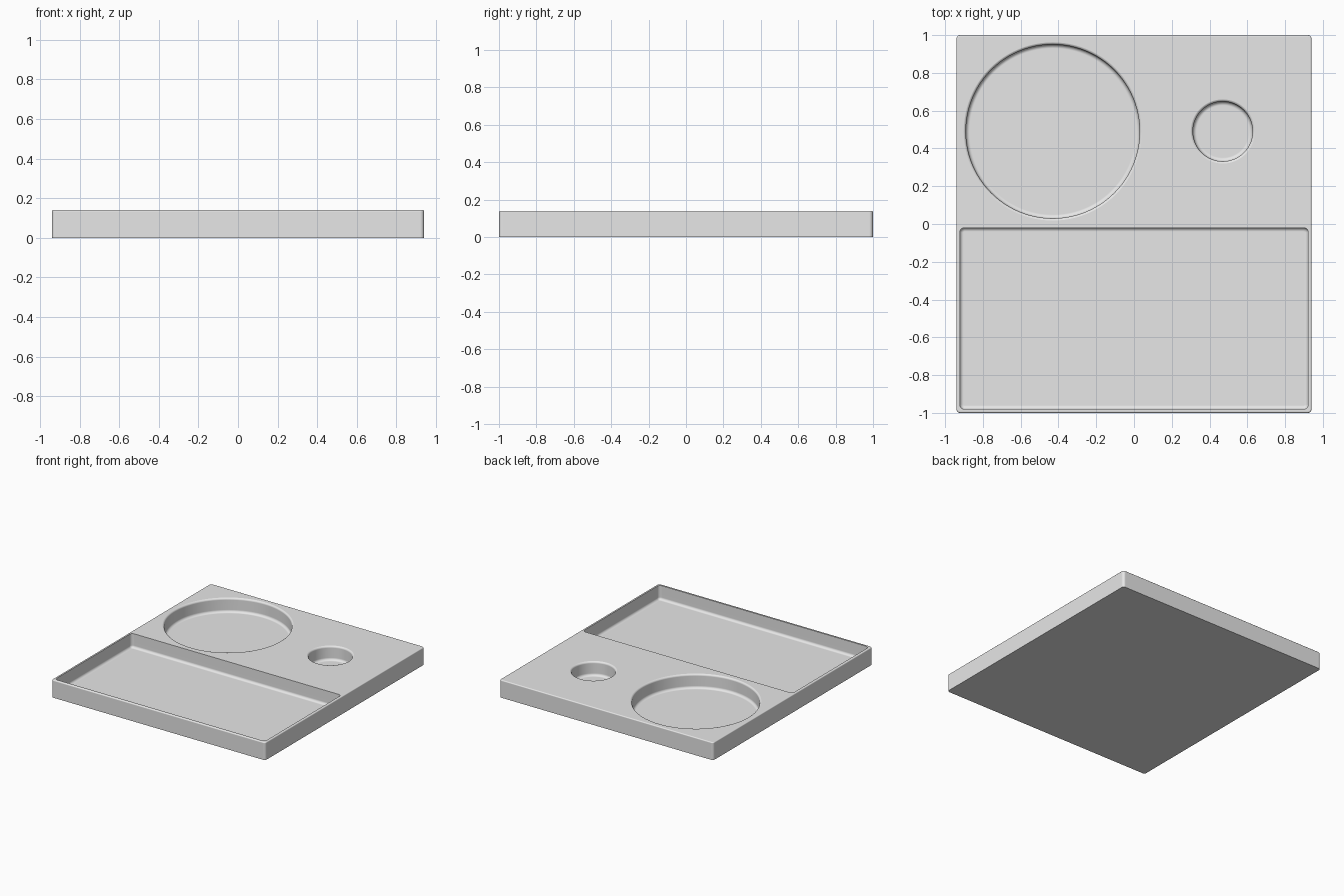
import bpy
import bmesh
from math import sin, cos, pi

if "Cube" in bpy.data.objects:
    bpy.data.objects.remove(bpy.data.objects["Cube"])

TOP, FLOOR = 0.14, 0.028

grey = bpy.data.materials.new("plain grey")
grey.use_nodes = True
grey.diffuse_color = (0.8, 0.8, 0.8, 1)
grey.node_tree.nodes["Principled BSDF"].inputs["Base Color"].default_value = (0.8, 0.8, 0.8, 1)


def finish(bm, name):
    bmesh.ops.recalc_face_normals(bm, faces=bm.faces[:])
    mesh = bpy.data.meshes.new(name)
    bm.to_mesh(mesh)
    bm.free()
    mesh.materials.append(grey)
    obj = bpy.data.objects.new(name, mesh)
    bpy.context.collection.objects.link(obj)
    return obj


def rounded_block(name, low, high, corner, level, fillet):
    """Block with rounded upright corners and a fillet round one level."""
    bm = bmesh.new()
    bmesh.ops.create_cube(bm, size=1)
    for v in bm.verts:
        for i in range(3):
            v.co[i] = high[i] if v.co[i] > 0 else low[i]
    upright = [e for e in bm.edges if abs(e.verts[0].co.z - e.verts[1].co.z) > 0.01]
    bmesh.ops.bevel(bm, geom=upright, offset=corner, segments=6, profile=0.5, affect='EDGES')
    rim = [e for e in bm.edges if all(abs(v.co.z - level) < 1e-5 for v in e.verts)]
    bmesh.ops.bevel(bm, geom=rim, offset=fillet, segments=5, profile=0.5, affect='EDGES')
    return finish(bm, name)


def round_cutter(name, x, y, radius, rim=0.015, foot=0.02, sides=96, steps=6):
    """Turned profile: filleted foot, straight wall, flared rim."""
    arc = [i / steps * pi / 2 for i in range(steps + 1)]
    profile = [(radius - foot + foot * sin(a), FLOOR + foot - foot * cos(a)) for a in arc]
    profile += [(radius + rim - rim * cos(a), TOP + 0.0003 - rim + rim * sin(a)) for a in arc]
    profile.append((radius + rim, TOP + 0.1))
    bm = bmesh.new()
    rings = []
    for r, z in profile:
        rings.append([bm.verts.new((x + r * cos(2 * pi * k / sides),
                                    y + r * sin(2 * pi * k / sides), z))
                      for k in range(sides)])
    for a, b in zip(rings, rings[1:]):
        for k in range(sides):
            n = (k + 1) % sides
            bm.faces.new((a[k], a[n], b[n], b[k]))
    bm.faces.new(rings[0][::-1])
    bm.faces.new(rings[-1])
    return finish(bm, name)


# Tray body
tray = rounded_block("tray", (-0.94, -1, 0), (0.94, 1, TOP), 0.02, TOP, 0.008)

# Recesses: wide front pocket, large dish and small cup
cutters = [
    rounded_block("pocket_cutter", (-0.922, -0.98, FLOOR), (0.922, -0.02, TOP + 0.1),
                  0.024, FLOOR, 0.02),
    round_cutter("dish_cutter", -0.43, 0.49, 0.46),
    round_cutter("cup_cutter", 0.47, 0.49, 0.158),
]

bpy.ops.object.select_all(action='DESELECT')
tray.select_set(True)
bpy.context.view_layer.objects.active = tray
for cutter in cutters:
    cutter.hide_render = True
    cut = tray.modifiers.new(cutter.name, 'BOOLEAN')
    cut.operation = 'DIFFERENCE'
    cut.solver = 'EXACT'
    cut.object = cutter
    bpy.ops.object.modifier_apply(modifier=cut.name)
    bpy.data.objects.remove(cutter)

# Smooth fillets with flat faces kept flat
bpy.ops.object.shade_smooth_by_angle(angle=pi / 6)
weighted = tray.modifiers.new("flat_faces", 'WEIGHTED_NORMAL')
weighted.keep_sharp = True
